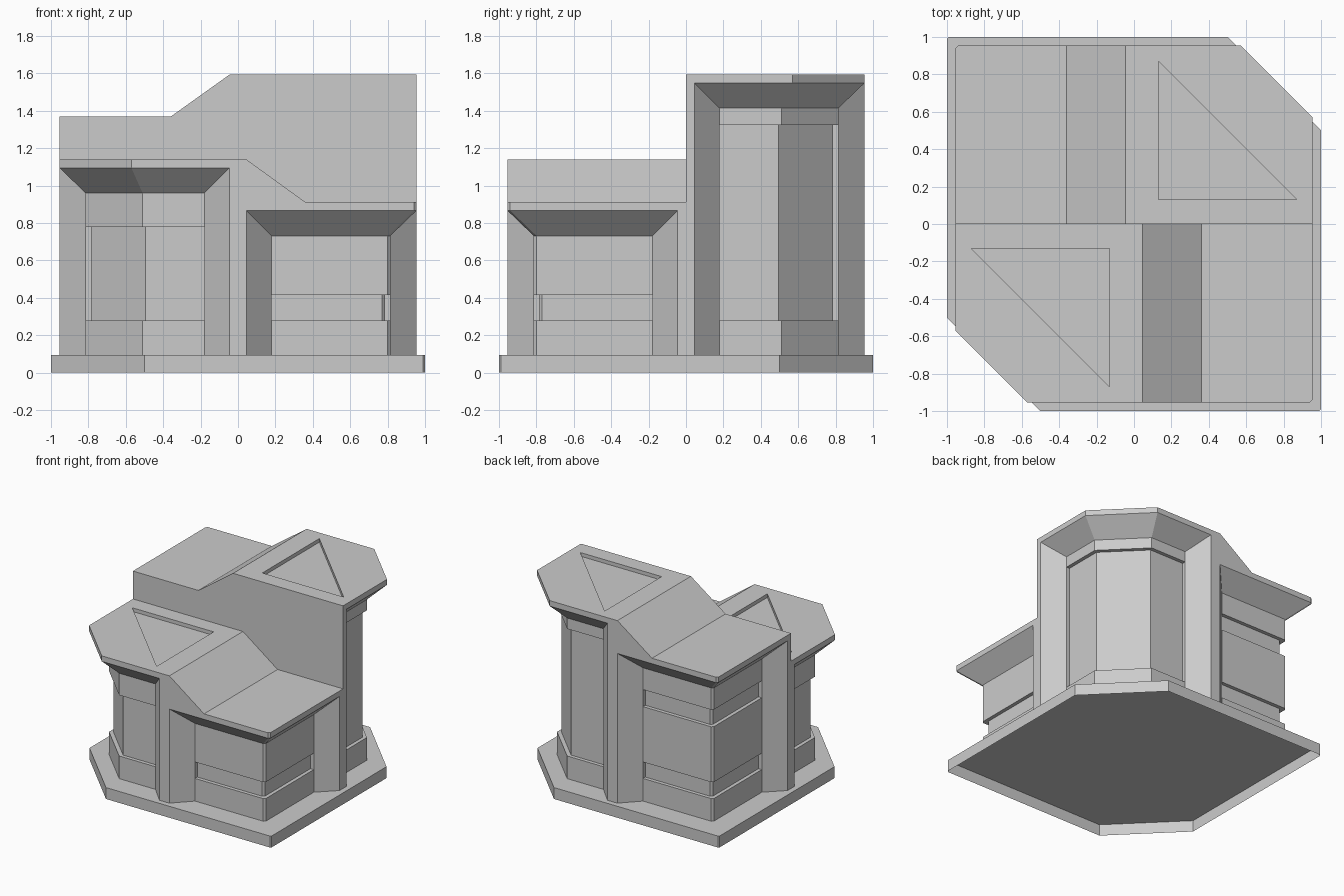
import bpy, bmesh, math

if "Cube" in bpy.data.objects:
    bpy.data.objects.remove(bpy.data.objects["Cube"])

FLOOR = 0.094            # top of the base slab
OUT, WALL, GROOVE = 0.955, 0.815, 0.785   # eave, wall and recess distances from centre
POST, BAY = 0.045, 0.18  # half widths of the pilasters, outside and inside
FASCIA, SOFFIT = 0.045, 0.135


def finish(name, bm, turn=False):
    bmesh.ops.remove_doubles(bm, verts=bm.verts, dist=1e-4)
    bmesh.ops.recalc_face_normals(bm, faces=bm.faces)
    # roof or slab top must point upwards
    top = max(bm.faces, key=lambda f: f.calc_center_median().z)
    if top.normal.z < 0:
        bmesh.ops.reverse_faces(bm, faces=bm.faces)
    me = bpy.data.meshes.new(name)
    bm.to_mesh(me)
    bm.free()
    ob = bpy.data.objects.new(name, me)
    bpy.context.collection.objects.link(ob)
    if turn:
        ob.rotation_euler.z = math.pi
    return ob


def face(bm, pts):
    bm.faces.new([bm.verts.new(p) for p in pts])


def strip(bm, a, za, b, zb):
    """Row of quads between two open rings of plan points."""
    for i in range(len(a) - 1):
        face(bm, [(*a[i], za), (*a[i + 1], za), (*b[i + 1], zb), (*b[i], zb)])


def ring(sx, start, d, cut):
    """Plan line around one quadrant's cut corner."""
    return [(sx * x, y) for x, y in
            [(start, d), (d - cut, d), (d, d - cut), (d, start)]]


def quadrant(bm, sx, top, cuts, recesses):
    p = ring(sx, POST, OUT, cuts[0])
    q = ring(sx, BAY, WALL, cuts[1])
    r = ring(sx, BAY, GROOVE, cuts[2])
    eave, head = top - FASCIA, top - FASCIA - SOFFIT
    # sloping soffit, corner fascia and pilaster flanks
    strip(bm, q, head, p, eave)
    strip(bm, p[1:3], eave, p[1:3], top)
    for i in (0, 3):
        face(bm, [(*p[i], FLOOR), (*p[i], eave), (*q[i], head), (*q[i], FLOOR)])
    # wall bands with recesses, ledges and end caps
    z = FLOOR
    for z0, z1 in recesses:
        strip(bm, q, z, q, z0)
        strip(bm, q, z0, r, z0)
        strip(bm, r, z0, r, z1)
        strip(bm, r, z1, q, z1)
        for i in (0, 3):
            face(bm, [(*q[i], z0), (*q[i], z1), (*r[i], z1), (*r[i], z0)])
        z = z1
    strip(bm, q, z, q, head)
    # side fascia joined to the side pilaster
    x, yc = sx * OUT, OUT - cuts[0]
    face(bm, [(x, 0, FLOOR), (x, POST, FLOOR), (x, POST, eave), (x, yc, eave),
              (x, yc, top), (x, 0, top)])


def half(name, high, low, high_recess, low_recess, turn):
    bm = bmesh.new()
    hc, lc = (0.385, 0.305, 0.29), (0.015, 0.015, 0.015)
    quadrant(bm, 1, high, hc, high_recess)
    quadrant(bm, -1, low, lc, low_recess)
    xh, xl, k = OUT - hc[0], -OUT + lc[0], -0.36
    he, le = high - FASCIA, low - FASCIA
    # outer face: fascia, gable and centre pilaster
    face(bm, [(x, OUT, z) for x, z in
              [(xl, le), (-POST, le), (-POST, FLOOR), (POST, FLOOR), (POST, he),
               (xh, he), (xh, high), (-POST, high), (k, low), (xl, low)]])
    # low roof and sloping roof
    face(bm, [(-OUT, 0, low), (k, 0, low), (k, OUT, low), (xl, OUT, low),
              (-OUT, OUT - lc[0], low)])
    face(bm, [(k, 0, low), (-POST, 0, high), (-POST, OUT, high), (k, OUT, low)])
    # high roof with a shallow triangular recess
    a, b, c, d, e = (-POST, 0), (OUT, 0), (OUT, xh), (xh, OUT), (-POST, OUT)
    t = [(0.13, 0.13), (0.87, 0.13), (0.13, 0.87)]
    for poly in ([a, b, t[1], t[0]], [b, c, d, t[2], t[1]], [d, e, t[2]],
                 [e, a, t[0], t[2]]):
        face(bm, [(*v, high) for v in poly])
    strip(bm, t + t[:1], high, t + t[:1], high - 0.03)
    face(bm, [(*v, high - 0.03) for v in t])
    # dividing wall on the centre line
    if not turn:
        face(bm, [(x, 0, z) for x, z in
                  [(-OUT, 1.14), (POST, 1.14), (0.36, 0.912), (OUT, 0.912),
                   (OUT, high), (-POST, high), (k, low), (-OUT, low)]])
    return finish(name, bm, turn)


# base slab, open underneath
bm = bmesh.new()
plan = [(-1, -0.5), (-0.5, -1), (0.99, -1), (1, -0.99),
        (1, 0.5), (0.5, 1), (-0.99, 1), (-1, 0.99)]
strip(bm, plan + plan[:1], 0, plan + plan[:1], FLOOR)
face(bm, [(*v, FLOOR) for v in plan])
finish("base_slab", bm)

# tall rear half and lower front half
half("rear_building", 1.594, 1.369, [(0.28, 1.325)],
     [(0.28, 0.415), (0.87, 1.01)], False)
half("front_building", 1.14, 0.912, [(0.28, 0.78)], [(0.28, 0.415)], True)
